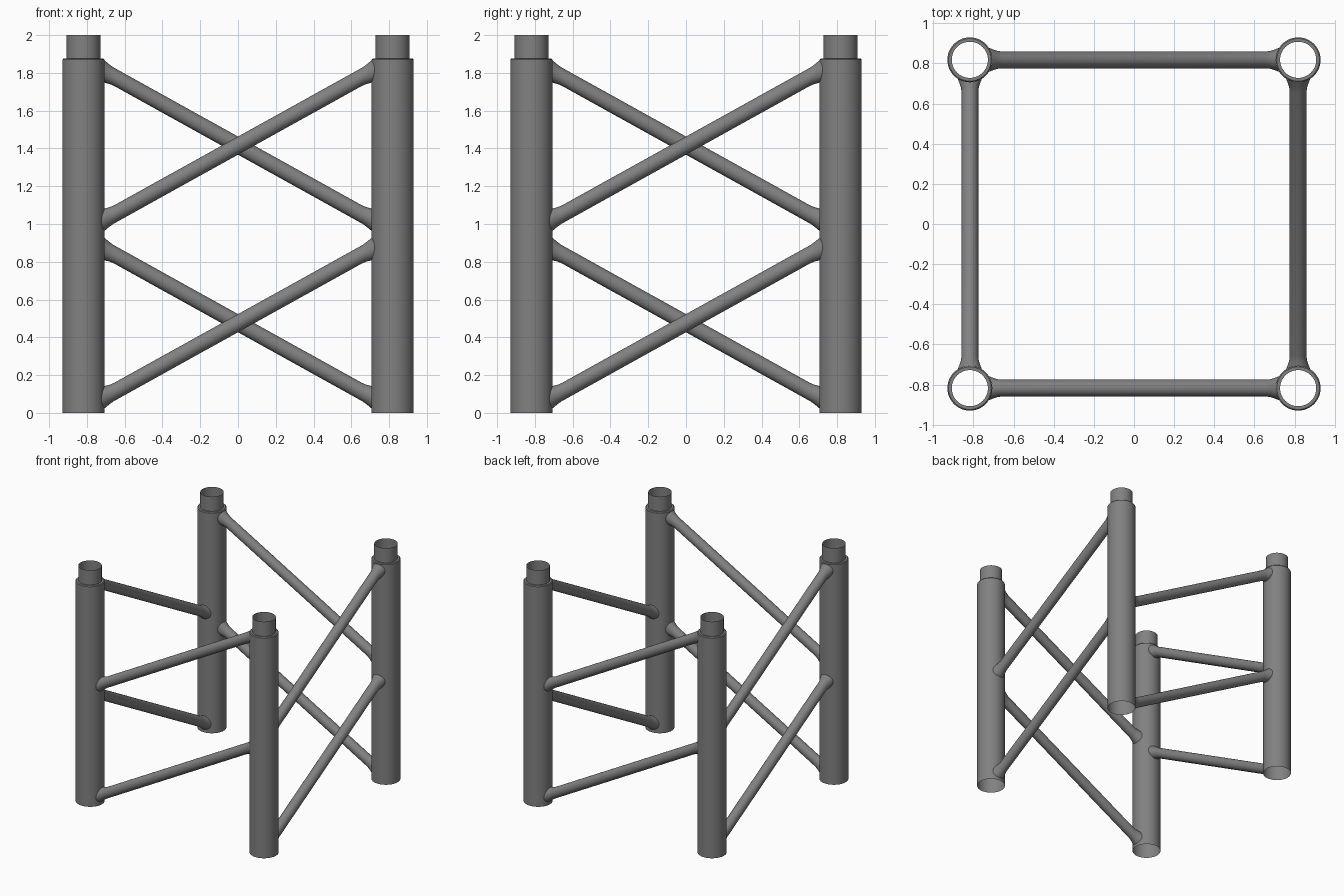
import bpy, bmesh, math
from mathutils import Matrix

if "Cube" in bpy.data.objects:
    bpy.data.objects.remove(bpy.data.objects["Cube"])

C = 0.818        # post axis offset
R = 0.112        # post radius
BR = 0.042       # brace radius
SLOPE = math.atan(0.555)

# dark grey steel
steel = bpy.data.materials.new("dark_steel")
steel.diffuse_color = (0.22, 0.22, 0.22, 1.0)
steel.use_nodes = True
steel.node_tree.nodes["Principled BSDF"].inputs["Base Color"].default_value = steel.diffuse_color


def skin(name, rings, spin=0.0):
    """Bridge closed rings of points into an open tube, then turn it about z."""
    bm = bmesh.new()
    loops = [[bm.verts.new(p) for p in ring] for ring in rings]
    n = len(loops[0])
    for a, b in zip(loops, loops[1:]):
        for i in range(n):
            j = (i + 1) % n
            bm.faces.new((a[i], a[j], b[j], b[i]))
    bmesh.ops.recalc_face_normals(bm, faces=bm.faces)
    bm.transform(Matrix.Rotation(spin, 4, 'Z'))
    me = bpy.data.meshes.new(name)
    bm.to_mesh(me)
    bm.free()
    me.materials.append(steel)
    ob = bpy.data.objects.new(name, me)
    bpy.context.collection.objects.link(ob)
    bpy.ops.object.select_all(action='DESELECT')
    ob.select_set(True)
    bpy.context.view_layer.objects.active = ob
    bpy.ops.object.shade_smooth_by_angle(angle=math.radians(35))
    return ob


def circle(n):
    return [2 * math.pi * i / n for i in range(n)]


# hollow post with a narrower spigot on top
def post(name, spin):
    profile = [(R, 0), (R, 1.87), (R - 0.006, 1.876), (0.09, 1.876), (0.09, 2.0)]
    rings = [[(C + r * math.cos(a), -C + r * math.sin(a), z) for a in circle(48)]
             for r, z in profile]
    skin(name, rings, spin)


# diagonal brace on the front face, flared and trimmed to the post surface
def brace(name, z_mid, spin):
    flare = [(0.0, 0.059), (0.008, 0.056), (0.02, 0.050), (0.035, 0.045), (0.05, BR)]
    stations = [(-1, o, r) for o, r in flare] + [(1, o, r) for o, r in reversed(flare)]
    cs, sn = math.cos(SLOPE), math.sin(SLOPE)
    rings = []
    for side, offset, r in stations:
        ring = []
        for a in circle(32):
            y = r * math.cos(a)
            v = (BR + 0.55 * (r - BR)) * math.sin(a)
            x = side * (C - math.sqrt(R * R - y * y) - offset)
            t = (x + v * sn) / cs
            ring.append((x, -C + y, z_mid + t * sn + v * cs))
        rings.append(ring)
    skin(name, rings, spin)


# four sides, each a quarter turn of the front
for k, side in enumerate(("front", "right", "back", "left")):
    spin = k * math.pi / 2
    post(f"{side}_post", spin)
    brace(f"{side}_lower_brace", 0.475, spin)
    brace(f"{side}_upper_brace", 1.415, spin)
